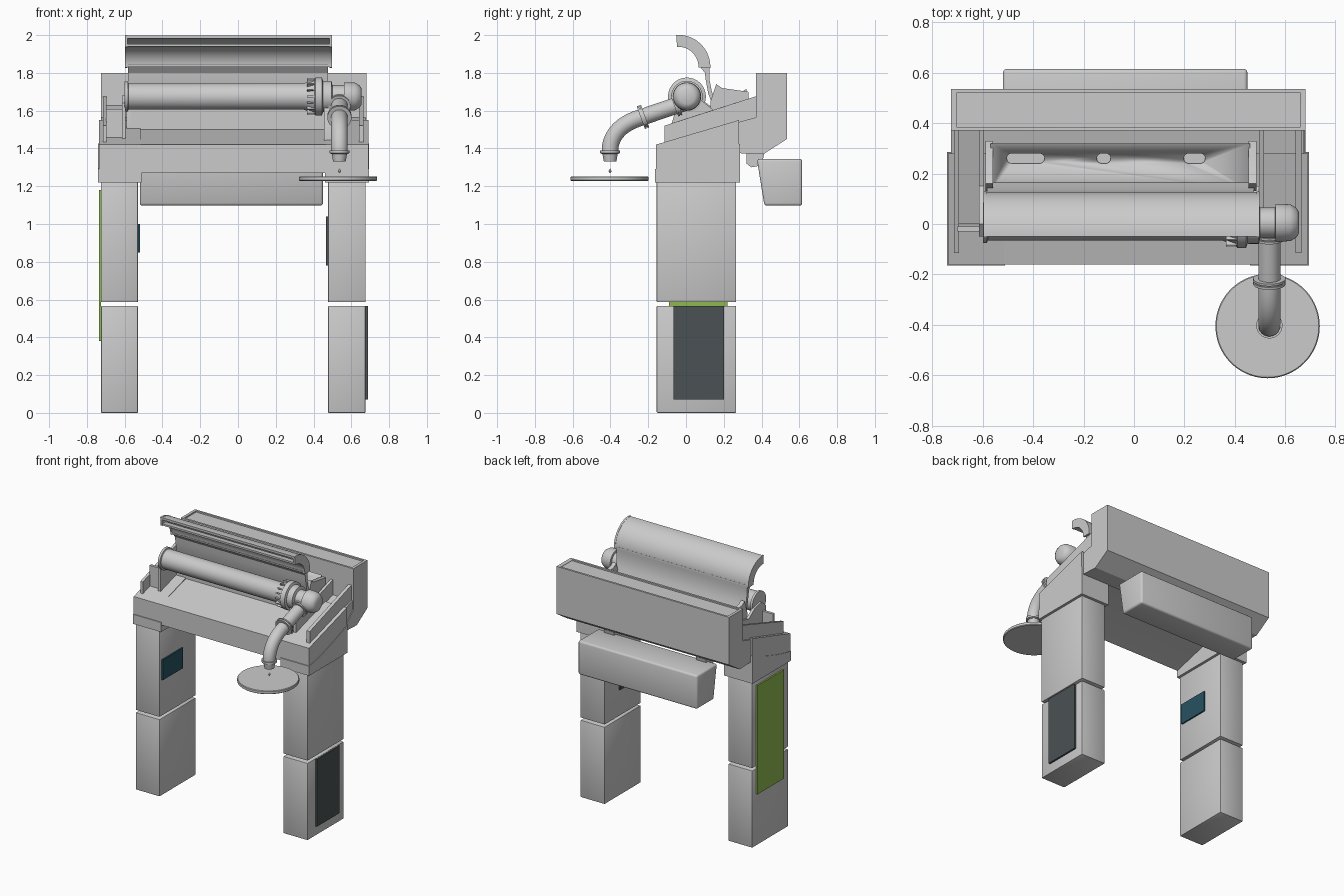
import bpy, bmesh
from math import sin, cos, pi, radians, atan2
from mathutils import Matrix, Vector

if "Cube" in bpy.data.objects:
    bpy.data.objects.remove(bpy.data.objects["Cube"])


def mat(name, rgb):
    m = bpy.data.materials.new(name)
    m.diffuse_color = (*rgb, 1)
    m.use_nodes = True
    m.node_tree.nodes["Principled BSDF"].inputs["Base Color"].default_value = m.diffuse_color
    return m


GREEN = mat("green", (0.28, 0.48, 0.08))
DARK = mat("dark_grey", (0.07, 0.085, 0.09))
TEAL = mat("teal", (0.02, 0.085, 0.12))


def finish(name, bm, material=None, bevel=0, segs=2):
    if bevel:
        bmesh.ops.bevel(bm, geom=bm.edges[:], offset=bevel, segments=segs,
                        profile=0.5, affect='EDGES')
    bmesh.ops.recalc_face_normals(bm, faces=bm.faces[:])
    me = bpy.data.meshes.new(name)
    bm.to_mesh(me)
    bm.free()
    me.polygons.foreach_set("use_smooth", [True] * len(me.polygons))
    me.set_sharp_from_angle(angle=radians(30))
    if material:
        me.materials.append(material)
    ob = bpy.data.objects.new(name, me)
    bpy.context.scene.collection.objects.link(ob)
    return ob


def prism(name, pts, x0, x1, material=None, bevel=0, segs=2):
    """Extrude a (y, z) profile along x."""
    bm = bmesh.new()
    a = [bm.verts.new((x0, y, z)) for y, z in pts]
    b = [bm.verts.new((x1, y, z)) for y, z in pts]
    bm.faces.new(a)
    bm.faces.new(b[::-1])
    n = len(pts)
    for i in range(n):
        bm.faces.new((a[i], b[i], b[(i + 1) % n], a[(i + 1) % n]))
    return finish(name, bm, material, bevel, segs)


def box(name, x, y, z, material=None, bevel=0):
    return prism(name, [(y[0], z[0]), (y[1], z[0]), (y[1], z[1]), (y[0], z[1])],
                 x[0], x[1], material, bevel)


def lathe(name, prof, origin, axis, n=48):
    """Revolve (distance along axis, radius) pairs; radius 0 closes an end."""
    m = Matrix.Translation(origin) @ Vector(axis).to_track_quat('Z', 'Y').to_matrix().to_4x4()
    bm = bmesh.new()
    rings = []
    for d, r in prof:
        k = n if r > 0 else 1
        rings.append([bm.verts.new(m @ Vector((r * cos(2 * pi * i / n), r * sin(2 * pi * i / n), d)))
                      for i in range(k)])
    for a, b in zip(rings, rings[1:]):
        for i in range(n):
            j = (i + 1) % n
            f = [a[i % len(a)], a[j % len(a)], b[j % len(b)], b[i % len(b)]]
            bm.faces.new(list(dict.fromkeys(f)))
    return finish(name, bm)


def cut(ob, cutter):
    mod = ob.modifiers.new("cut", 'BOOLEAN')
    mod.operation, mod.object, mod.solver = 'DIFFERENCE', cutter, 'EXACT'
    dg = bpy.context.evaluated_depsgraph_get()
    me = bpy.data.meshes.new_from_object(ob.evaluated_get(dg))
    ob.modifiers.clear()
    ob.data = me
    bpy.data.objects.remove(cutter)


def arc(cy, cz, r, a0, a1, n=16):
    return [(cy + r * cos(radians(a0 + (a1 - a0) * i / n)),
             cz + r * sin(radians(a0 + (a1 - a0) * i / n))) for i in range(n + 1)]


# legs with sloped collars
for side, x0, x1 in (("left", -0.725, -0.53), ("right", 0.477, 0.675)):
    box(side + "_leg_lower", (x0, x1), (-0.155, 0.265), (0, 0.567), bevel=0.005)
    box(side + "_leg_upper", (x0, x1), (-0.155, 0.265), (0.586, 1.23), bevel=0.003)
    c0, c1 = (-0.737, -0.515) if side == "left" else (0.465, 0.69)
    prism(side + "_collar", [(-0.16, 1.22), (0.28, 1.22), (0.28, 1.55), (-0.16, 1.42)], c0, c1)
    curve = [(-0.165 + 0.45 * t / 8, 1.29 + 0.05 * t / 8 + 0.085 * (t / 8) ** 1.6) for t in range(9)]
    prism(side + "_collar_skirt", [(0.285, 1.22), (-0.165, 1.22)] + curve, c0 - 0.004, c1 + 0.004)

# leg panels and screens
box("green_side_panel", (-0.736, -0.724), (-0.09, 0.22), (0.38, 1.18), GREEN)
box("dark_side_panel", (0.674, 0.688), (-0.065, 0.20), (0.07, 0.565), DARK)
box("left_screen", (-0.531, -0.52), (-0.13, 0.105), (0.85, 1.0), TEAL)
box("right_screen", (0.466, 0.478), (-0.10, 0.10), (0.78, 1.04), DARK)

# main tray body and raised rear box
prism("tray_body", [(-0.16, 1.27), (-0.16, 1.42), (0.39, 1.57), (0.39, 1.38), (0.28, 1.385)], -0.725, 0.675)
rear = prism("rear_box", [(0.37, 1.80), (0.535, 1.80), (0.535, 1.45), (0.41, 1.37), (0.28, 1.375),
                          (0.28, 1.41), (0.37, 1.5)], -0.725, 0.68)
cut(rear, box("cutter", (-0.705, 0.66), (0.385, 0.52), (1.79, 1.85)))


def slope(y, up=0.0):
    return 1.552 + 0.335 * y + up


# side channels rising with the tray
def channel_wall(name, x0, x1, y0, y1=0.38):
    prism(name, [(y0, 1.41), (y0, slope(y0 + 0.02)), (y1, slope(y1)), (y1, 1.5)], x0, x1)


channel_wall("right_outer_wall", 0.64, 0.665, -0.115)
channel_wall("right_inner_wall", 0.495, 0.515, -0.06)
channel_wall("left_outer_wall", -0.715, -0.695, -0.115)
prism("left_roller_mount", [(-0.05, 1.42), (-0.05, 1.64), (0.0, 1.68), (0.08, 1.66), (0.15, 1.61),
                            (0.38, 1.675), (0.38, 1.5)], -0.615, -0.595)
box("left_channel_front", (-0.70, -0.60), (-0.03, -0.01), (1.42, 1.61))
prism("left_channel_floor", [(0.0, 1.42), (0.0, 1.50), (0.38, 1.63), (0.38, 1.5)], -0.70, -0.60)
prism("right_roller_mount", [(-0.08, 1.43), (-0.08, 1.52), (-0.03, 1.68), (0.05, 1.68), (0.15, 1.60),
                             (0.15, 1.45)], 0.455, 0.495)

# slotted rear panel
panel = prism("slotted_panel", [(0.13, 1.50), (0.13, slope(0.13, 0.02)), (0.32, slope(0.32, 0.055)),
                                (0.32, 1.52)], -0.57, 0.46)
for cx, w in ((-0.43, 0.15), (-0.12, 0.055), (0.24, 0.085)):
    bm = bmesh.new()
    r = 0.02
    pts = [(cx + s * (w / 2 - r) + r * cos(a), 0.26 + r * sin(a))
           for s, st in ((1, -pi / 2), (-1, pi / 2)) for a in [st + pi * i / 8 for i in range(9)]]
    f = bm.faces.new([bm.verts.new((x, y, 1.66)) for x, y in pts])
    e = bmesh.ops.extrude_face_region(bm, geom=[f])
    bmesh.ops.translate(bm, vec=(0, 0, 0.2), verts=[v for v in e["geom"] if isinstance(v, bmesh.types.BMVert)])
    cut(panel, finish("cutter", bm))
for i, x in enumerate((-0.59, 0.455)):
    prism("panel_cheek_%d" % (i + 1), [(0.13, 1.5), (0.13, 1.65), (0.16, 1.74), (0.19, 1.72), (0.33, 1.70),
                                       (0.33, 1.55)], x, x + 0.03)

# roller barrel with flared collar and end cap
RY, RZ = 0.005, 1.675
lathe("roller", [(-0.60, 0), (-0.60, 0.08), (-0.583, 0.08), (-0.58, 0.07), (0.35, 0.07), (0.405, 0.092),
                 (0.41, 0.1), (0.445, 0.1), (0.45, 0.083), (0.495, 0.083), (0.50, 0.06), (0.56, 0.06),
                 (0.562, 0.075), (0.62, 0.073), (0.645, 0.058), (0.655, 0.04), (0.655, 0)],
      (0, RY, RZ), (1, 0, 0), 64)
for i in range(16):
    fin = prism("collar_fin_%02d" % (i + 1), [(-0.004, 0.06), (0.004, 0.06), (0.004, 0.097), (-0.004, 0.097)],
                0.365, 0.41)
    fin.data.transform(Matrix.Translation((0, RY, RZ)) @ Matrix.Rotation(2 * pi * i / 16, 4, 'X'))

# open curved lid
C = (-0.04, 1.832)
prism("lid_shell", arc(*C, 0.167, 93, 0) + arc(*C, 0.150, 0, 93), -0.59, 0.495)
prism("lid_liner", arc(*C, 0.122, 93, 0) + arc(*C, 0.108, 0, 93), -0.59, 0.495)
for i, x in enumerate((-0.597, 0.485)):
    prism("lid_end_%d" % (i + 1), arc(*C, 0.169, 94, -2) + arc(*C, 0.106, -2, 94), x, x + 0.013)
prism("lid_back_plate", [(0.065, 1.845), (0.127, 1.845), (0.125, 1.81), (0.125, 1.76), (0.137, 1.70),
                         (0.165, 1.63), (0.145, 1.62), (0.118, 1.69), (0.105, 1.76), (0.10, 1.80)],
      -0.583, 0.477)

# bent spout pipe
SX = 0.537
bend = [(0.01, 1.655), (-0.29, 1.545)]
ang = atan2(0.11, 0.30)
p0, p1, p2 = Vector((-0.25, 1.56)), Vector((-0.385, 1.515)), Vector((-0.402, 1.405))
path = [Vector((0.01, 1.648))] + [p0 * (1 - t) ** 2 + 2 * p1 * t * (1 - t) + p2 * t * t
                                  for t in [i / 14 for i in range(15)]] + [Vector((-0.402, 1.37))]
bm = bmesh.new()
rings = []
for i, p in enumerate(path):
    d = (path[min(i + 1, len(path) - 1)] - path[max(i - 1, 0)]).normalized()
    rings.append([bm.verts.new((SX + 0.044 * cos(a), p.x - 0.044 * sin(a) * d.y, p.y + 0.044 * sin(a) * d.x))
                  for a in [2 * pi * k / 32 for k in range(32)]])
for a, b in zip(rings, rings[1:]):
    for k in range(32):
        bm.faces.new((a[k], a[(k + 1) % 32], b[(k + 1) % 32], b[k]))
bm.faces.new(rings[0])
bm.faces.new(rings[-1])
finish("spout_pipe", bm)
axis = (0, cos(ang), sin(ang))
for i, (y, z, r) in enumerate(((-0.228, 1.567, 0.064), (-0.05, 1.628, 0.058))):
    lathe("pipe_flange_%d" % (i + 1), [(-0.012, 0), (-0.012, r), (-0.002, r), (-0.002, r - 0.006),
                                       (0.003, r - 0.006), (0.003, r), (0.012, r), (0.012, 0)], (SX, y, z), axis)
lathe("spout_nozzle", [(1.33, 0), (1.33, 0.033), (1.345, 0.036), (1.37, 0.04), (1.375, 0.052), (1.39, 0.052),
                       (1.39, 0)], (SX, -0.402, 0), (0, 0, 1))

# droplet and round dish under the spout
lathe("droplet", [(1.268, 0), (1.274, 0.006), (1.281, 0.008), (1.295, 0)], (SX, -0.402, 0), (0, 0, 1), 16)
lathe("round_dish", [(1.228, 0), (1.228, 0.203), (1.232, 0.207), (1.248, 0.207), (1.252, 0.203), (1.252, 0)],
      (0.53, -0.405, 0), (0, 0, 1), 96)

# rear tank and its brackets
prism("rear_tank", [(0.375, 1.345), (0.615, 1.345), (0.615, 1.097), (0.415, 1.097)], -0.52, 0.45, bevel=0.014, segs=3)
for i, x in enumerate((-0.45, 0.30)):
    prism("tank_bracket_%d" % (i + 1), [(0.32, 1.40), (0.32, 1.32), (0.345, 1.30), (0.40, 1.31), (0.42, 1.40)],
          x, x + 0.08)
